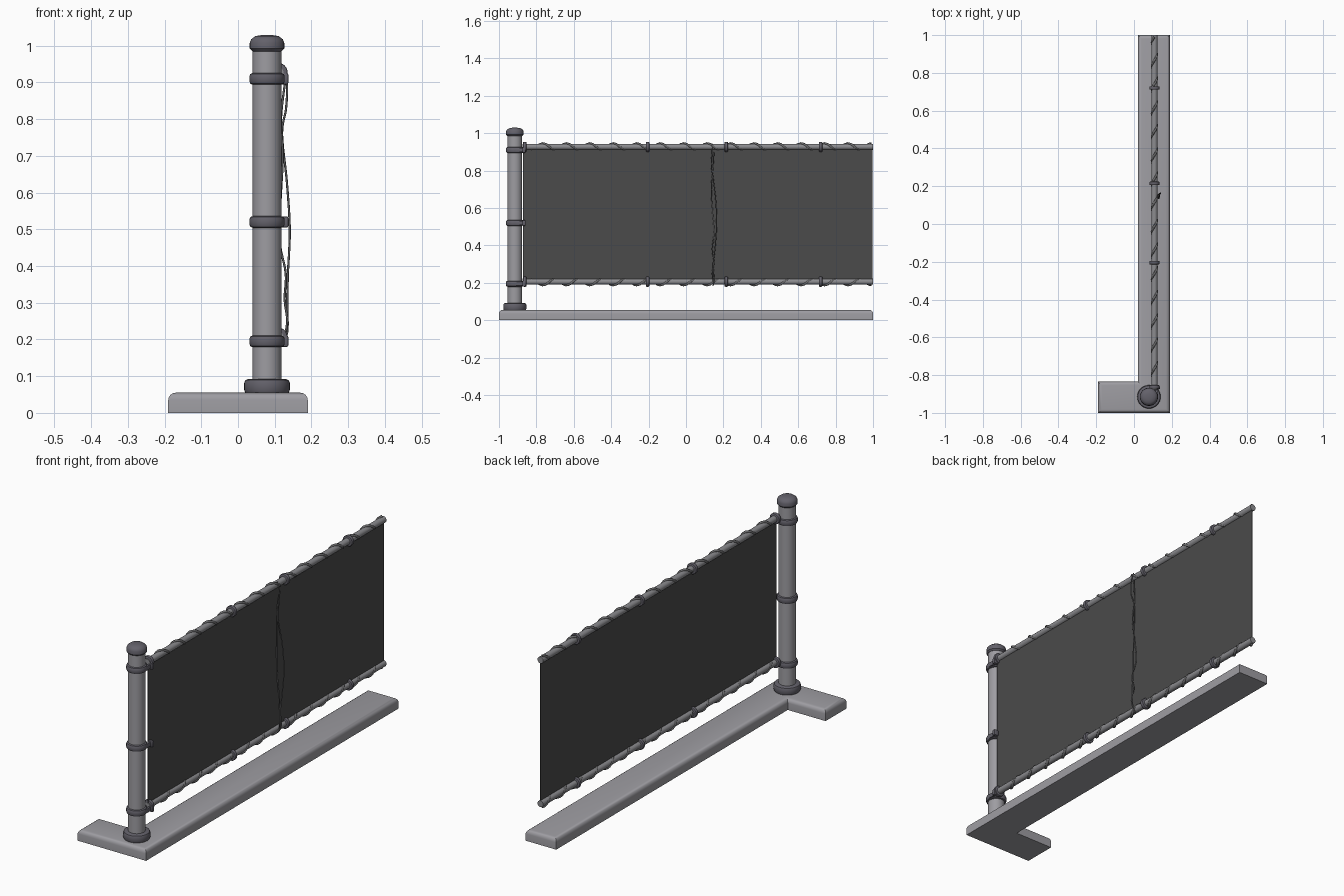
import bpy, bmesh, math
from mathutils import Vector, Matrix

if "Cube" in bpy.data.objects:
    bpy.data.objects.remove(bpy.data.objects["Cube"])


def material(name, rgb):
    m = bpy.data.materials.new(name)
    m.diffuse_color = (*rgb, 1)
    m.use_nodes = True
    m.node_tree.nodes["Principled BSDF"].inputs["Base Color"].default_value = m.diffuse_color
    return m


METAL = material("light grey metal", (0.34, 0.335, 0.36))
RAIL = material("rail grey", (0.26, 0.26, 0.275))
DARK = material("dark grey fittings", (0.125, 0.12, 0.145))
CLOTH = material("charcoal cloth", (0.07, 0.07, 0.07))
ROPE = material("grey rope", (0.15, 0.15, 0.155))


def finish(name, bm, mat, angle=40):
    bmesh.ops.recalc_face_normals(bm, faces=bm.faces)
    me = bpy.data.meshes.new(name)
    bm.to_mesh(me)
    bm.free()
    me.materials.append(mat)
    ob = bpy.data.objects.new(name, me)
    bpy.context.collection.objects.link(ob)
    bpy.ops.object.select_all(action='DESELECT')
    ob.select_set(True)
    bpy.context.view_layer.objects.active = ob
    bpy.ops.object.shade_smooth_by_angle(angle=math.radians(angle))
    return ob


def lathe(name, profile, loc, mat, along_y=False, sides=32):
    """Spin an (r, h) profile; zero-radius points close on the axis."""
    bm = bmesh.new()
    vs = [bm.verts.new((r, 0, h)) for r, h in profile]
    es = [bm.edges.new(p) for p in zip(vs, vs[1:])]
    bmesh.ops.spin(bm, geom=vs + es, cent=(0, 0, 0), axis=(0, 0, 1),
                   angle=math.tau, steps=sides)
    bmesh.ops.remove_doubles(bm, verts=bm.verts, dist=1e-5)
    if along_y:
        bmesh.ops.transform(bm, matrix=Matrix.Rotation(-math.pi / 2, 4, 'X'), verts=bm.verts)
    bmesh.ops.translate(bm, vec=loc, verts=bm.verts)
    return finish(name, bm, mat)


def collar(name, r, h, loc, mat, along_y=False, b=0.006):
    pts = [(0, -h / 2), (r - b, -h / 2), (r - b * .3, -h / 2 + b * .3), (r, -h / 2 + b),
           (r, h / 2 - b), (r - b * .3, h / 2 - b * .3), (r - b, h / 2), (0, h / 2)]
    return lathe(name, pts, loc, mat, along_y)


def rope(name, pts, r, mat, sides=6):
    """Sweep a small ring along a path."""
    bm = bmesh.new()
    pts = [Vector(p) for p in pts]
    rings = []
    for i, p in enumerate(pts):
        t = (pts[min(i + 1, len(pts) - 1)] - pts[max(i - 1, 0)]).normalized()
        ref = Vector((0, 1, 0)) if abs(t.y) < 0.9 else Vector((1, 0, 0))
        u = t.cross(ref).normalized()
        v = t.cross(u)
        rings.append([bm.verts.new(p + r * (u * math.cos(a) + v * math.sin(a)))
                      for a in (math.tau * k / sides for k in range(sides))])
    for a, b in zip(rings, rings[1:]):
        for k in range(sides):
            bm.faces.new((a[k], a[(k + 1) % sides], b[(k + 1) % sides], b[k]))
    bm.faces.new(rings[0])
    bm.faces.new(rings[-1])
    return finish(name, bm, mat, 80)


def box(name, lo, hi, mat, bevel=0.0):
    bm = bmesh.new()
    bmesh.ops.create_cube(bm, size=1)
    for v in bm.verts:
        v.co = [l + (h - l) * (c + 0.5) for l, h, c in zip(lo, hi, v.co)]
    if bevel:
        bmesh.ops.bevel(bm, geom=bm.edges[:], offset=bevel, segments=2, profile=0.5, affect='EDGES')
    return finish(name, bm, mat)


# L-shaped base with rounded upper edge
bm = bmesh.new()
outline = [(-.19, -1), (.19, -1), (.19, 1), (.02, 1), (.02, -.835), (-.19, -.835)]
bottom = bm.faces.new([bm.verts.new((x, y, 0)) for x, y in outline])
ext = bmesh.ops.extrude_face_region(bm, geom=[bottom], use_keep_orig=True)
bmesh.ops.translate(bm, vec=(0, 0, .055), verts=[g for g in ext['geom'] if isinstance(g, bmesh.types.BMVert)])
top_edges = [e for e in bm.edges if all(v.co.z > .05 for v in e.verts)]
bmesh.ops.bevel(bm, geom=top_edges, offset=.02, segments=4, profile=.5, affect='EDGES')
finish("base", bm, METAL, 35)

# Post, foot collar, cap and bands
PX, PY = .079, -.915
lathe("post", [(0, .05), (.039, .05), (.039, 1.0), (0, 1.0)], (PX, PY, 0), METAL)
collar("post_foot", .062, .04, (PX, PY, .072), DARK, b=.01)
lathe("post_cap", [(0, .985), (.04, .985), (.047, .992), (.047, 1.008), (.043, 1.018),
                   (.032, 1.026), (.016, 1.029), (0, 1.03)], (PX, PY, 0), DARK)
for i, z in enumerate((.195, .52, .91)):
    collar(f"post_band_{i}", .048, .032, (PX, PY, z), DARK, b=.009)
    # strap reaching from band to the panel edge
    box(f"band_strap_{i}", (.115, PY, z - .011), (.127, -.865, z + .011), DARK, .003)
    box(f"strap_end_{i}", (.112, -.875, z - .015), (.137, -.858, z + .015), DARK, .004)

# Rails with clamps and spiral lacing
RX = .108
for label, z, s in (("upper", .927, 1), ("lower", .206, -1)):
    lathe(f"{label}_rail", [(0, -.875), (.016, -.875), (.016, 1), (0, 1)], (RX, 0, z), RAIL, True, 20)
    for i, y in enumerate((-.862, -.205, .215, .72)):
        collar(f"{label}_rail_clamp_{i}", .027, .018, (RX, y, z), DARK, True, .004)
    pts = []
    for k in range(15 * 14 + 1):
        y = -.83 + .1255 * k / 14
        a = math.tau * (y + .765) / .1255
        if y < .99:
            pts.append((RX + .013 * math.sin(a), y, z + s * (.003 + .0155 * math.cos(a))))
    rope(f"{label}_lacing", pts, .0065, ROPE)

# Fabric panel
box("panel", (.108, -.872, .205), (.112, .998, .927), CLOTH)


# Loose cords hanging in front of the panel
def smooth_path(ctrl, n=6):
    c = [Vector(p) for p in ctrl]
    c = [c[0]] + c + [c[-1]]
    out = []
    for i in range(1, len(c) - 2):
        p0, p1, p2, p3 = c[i - 1:i + 3]
        for k in range(n):
            t = k / n
            out.append(.5 * (2 * p1 + (p2 - p0) * t + (2 * p0 - 5 * p1 + 4 * p2 - p3) * t * t
                             + (3 * p1 - p0 - 3 * p2 + p3) * t ** 3))
    return out + [c[-1]]


rope("loose_cord_a", smooth_path([(.12, .14, .945), (.133, .14, .90), (.131, .135, .83), (.12, .145, .76),
                                  (.133, .16, .63), (.141, .163, .5), (.136, .155, .38),
                                  (.134, .145, .3), (.134, .15, .22), (.115, .145, .185)]), .003, ROPE)
rope("loose_cord_b", smooth_path([(.128, .15, .90), (.117, .143, .8), (.122, .135, .7), (.116, .142, .58),
                                  (.113, .15, .47), (.13, .14, .38), (.127, .15, .31),
                                  (.134, .14, .25), (.125, .148, .2)]), .003, ROPE)
